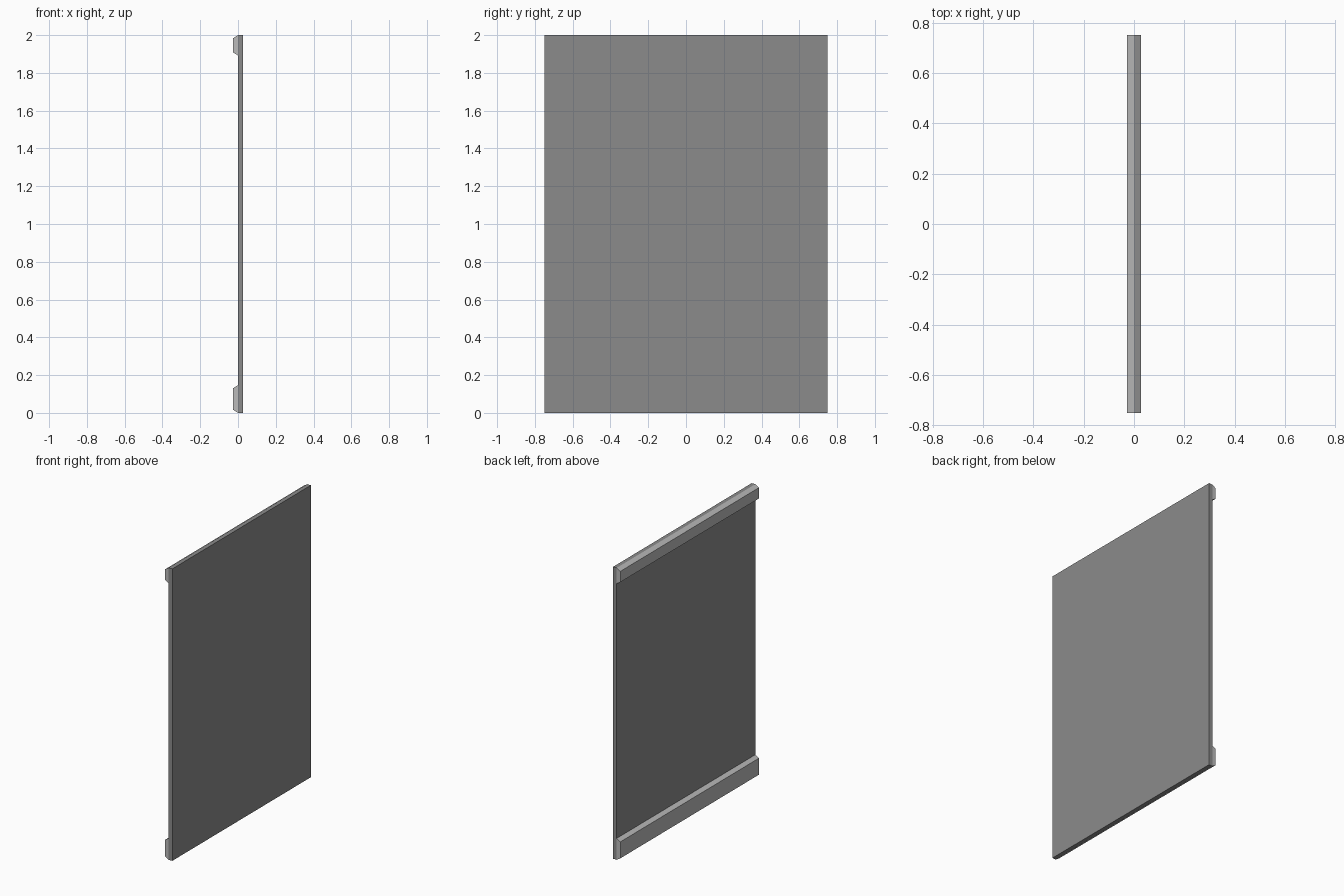
import bpy
import bmesh

cube = bpy.data.objects.get("Cube")
if cube:
    bpy.data.objects.remove(cube, do_unlink=True)

HALF_WIDTH = 0.75
DEPTH = 0.027
HEIGHT = 2.0


def make_material(name, grey):
    mat = bpy.data.materials.new(name)
    mat.use_nodes = True
    colour = (grey, grey, grey, 1)
    mat.diffuse_color = colour
    mat.node_tree.nodes["Principled BSDF"].inputs["Base Color"].default_value = colour
    return mat


def extrude_profile(name, profile, mat):
    """Sweep an (x, z) outline along y over the full panel width."""
    bm = bmesh.new()
    face = bm.faces.new([bm.verts.new((x, -HALF_WIDTH, z)) for x, z in profile])
    swept = bmesh.ops.extrude_face_region(bm, geom=[face])
    verts = [v for v in swept["geom"] if isinstance(v, bmesh.types.BMVert)]
    bmesh.ops.translate(bm, verts=verts, vec=(0, 2 * HALF_WIDTH, 0))
    bmesh.ops.recalc_face_normals(bm, faces=bm.faces)
    mesh = bpy.data.meshes.new(name)
    bm.to_mesh(mesh)
    bm.free()
    mesh.materials.append(mat)
    obj = bpy.data.objects.new(name, mesh)
    bpy.context.collection.objects.link(obj)
    return obj


def make_trim(name, bottom, top, mat, bevel=0.017):
    """Rail on the -x side with sloped upper and lower edges."""
    profile = [(0, bottom), (-DEPTH, bottom + bevel), (-DEPTH, top - bevel), (0, top)]
    return extrude_profile(name, profile, mat)


wall_grey = make_material("wall grey", 0.26)
trim_grey = make_material("light trim grey", 0.5)

# Flat wall slab
extrude_profile("wall_panel", [(0, 0), (DEPTH, 0), (DEPTH, HEIGHT), (0, HEIGHT)], wall_grey)

# Skirting and ceiling rails
make_trim("skirting_board", 0, 0.147, trim_grey)
make_trim("ceiling_moulding", 1.892, HEIGHT, trim_grey)
